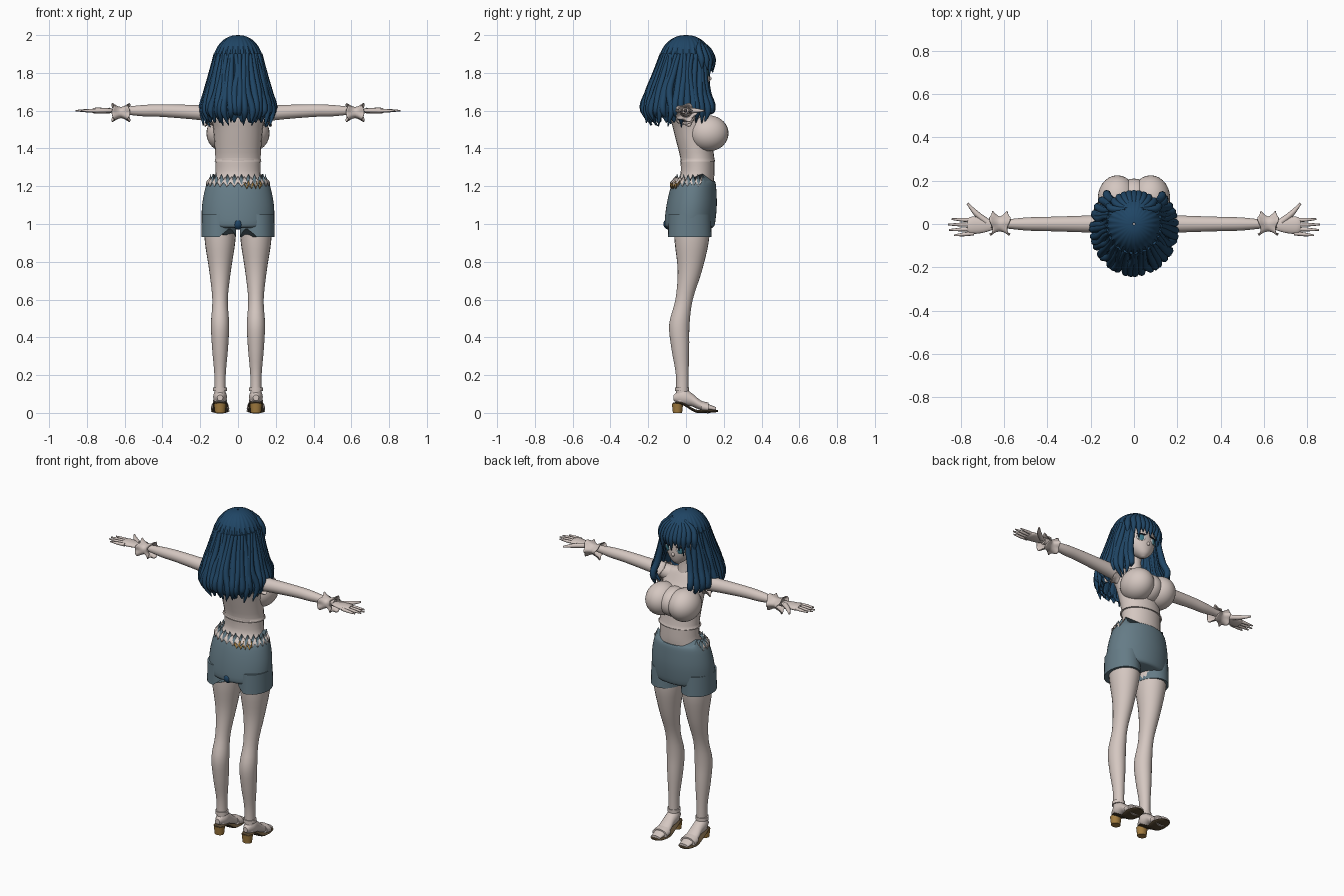
import bpy, bmesh, random
from math import sin, cos, pi, sqrt
from mathutils import Matrix, Vector

if "Cube" in bpy.data.objects:
    bpy.data.objects.remove(bpy.data.objects["Cube"], do_unlink=True)
random.seed(4)


def material(name, red, green, blue):
    mat = bpy.data.materials.new(name)
    mat.use_nodes = True
    mat.diffuse_color = (red, green, blue, 1)
    shader = mat.node_tree.nodes["Principled BSDF"]
    shader.inputs["Base Color"].default_value = mat.diffuse_color
    shader.inputs["Roughness"].default_value = .8
    return mat


SKIN = material("pale skin", .66, .57, .53)
DENIM = material("grey blue cloth", .13, .2, .24)
HAIR = material("navy hair", .014, .06, .13)
GOLD = material("gold", .36, .2, .05)
SOLE = material("brown sole", .09, .06, .03)
WHITE = material("eye white", .7, .7, .7)
IRIS = material("teal iris", .05, .2, .26)
DARK = material("dark lash", .01, .01, .02)


def add_object(name, data, mat, mirror):
    """Link an object, colour it and optionally mirror it across the middle."""
    ob = bpy.data.objects.new(name, data)
    bpy.context.collection.objects.link(ob)
    data.materials.append(mat)
    if mirror:
        ob.modifiers.new("mirror", "MIRROR")
    return ob


def finish(bm, name, mat, mirror=False, thick=0):
    bmesh.ops.recalc_face_normals(bm, faces=bm.faces)
    mesh = bpy.data.meshes.new(name)
    bm.to_mesh(mesh)
    bm.free()
    ob = add_object(name, mesh, mat, mirror)
    if thick:
        ob.modifiers.new("thickness", "SOLIDIFY").thickness = thick
    bpy.ops.object.select_all(action="DESELECT")
    ob.select_set(True)
    bpy.context.view_layer.objects.active = ob
    bpy.ops.object.shade_smooth_by_angle(angle=pi / 4)


def smooth_rings(rings, ratio, steps):
    """Catmull-Rom interpolation; a missing second radius follows the ratio."""
    rows = [Vector(ring if len(ring) > 3 else (*ring, ring[-1] * ratio)) for ring in rings]
    padded = [rows[0], *rows, rows[-1]]
    result = []
    for before, start, end, after in zip(padded, padded[1:], padded[2:], padded[3:]):
        for step in range(steps):
            t = step / steps
            slope_in, slope_out = (end - before) / 2, (after - start) / 2
            curve = (start - end) * 2 + slope_in + slope_out
            bend = (end - start) * 3 - slope_in * 2 - slope_out
            result.append(start + slope_in * t + bend * t * t + curve * t ** 3)
    return result + [rows[-1]]


PLACE = {"x": lambda along, side, depth: (along, side, depth),
         "y": lambda along, side, depth: (side, along, depth),
         "z": lambda along, side, depth: (side, depth, along)}


def loft(name, mat, rings, axis="z", at=0, ratio=1, segs=24, steps=4, span=None, wave=None, caps=True, **options):
    """Rings hold (position, centre, radius[, second radius]); span opens the front."""
    bm = bmesh.new()
    rows = smooth_rings(rings, ratio, steps)
    columns = segs + 1 if span else segs
    first, last = span or (0, 2 * pi)
    grid = []
    for row, (along, centre, wide, deep) in enumerate(rows):
        line = []
        for column in range(columns):
            angle = first + (last - first) * column / segs
            scale, shift = wave(angle, row / (len(rows) - 1), column) if wave else (1, 0)
            side = at + wide * scale * sin(angle)
            depth = centre - deep * scale * cos(angle)
            line.append(bm.verts.new(PLACE[axis](along + shift, side, depth)))
        grid.append(line)
    for low, high in zip(grid, grid[1:]):
        for column in range(segs):
            following = (column + 1) % columns
            bm.faces.new((low[column], low[following], high[following], high[column]))
    if caps and not span:
        bm.faces.new(grid[0])
        bm.faces.new(grid[-1])
    finish(bm, name, mat, **options)


def ball(name, mat, loc, size, turn=0, **options):
    bm = bmesh.new()
    matrix = Matrix.Translation(loc) @ Matrix.Rotation(turn, 4, "Z") @ Matrix.Diagonal((*size, 1))
    bmesh.ops.create_uvsphere(bm, u_segments=28, v_segments=18, radius=1, matrix=matrix)
    finish(bm, name, mat, **options)


def strands(name, mat, paths, width, taper, mirror=False):
    """Tapered tubes along smooth paths."""
    curve = bpy.data.curves.new(name, "CURVE")
    curve.dimensions, curve.bevel_depth, curve.bevel_resolution = "3D", width, 2
    curve.resolution_u, curve.use_fill_caps = 6, True
    for path in paths:
        spline = curve.splines.new("BEZIER")
        spline.bezier_points.add(len(path) - 1)
        for point, position, radius in zip(spline.bezier_points, path, taper):
            point.co, point.radius = position, radius
            point.handle_left_type = point.handle_right_type = "AUTO"
    add_object(name, curve, mat, mirror)


# Torso, neck and head
loft("waist", SKIN, [(1.1, .04, .14), (1.2, .04, .14), (1.26, .06, .12), (1.35, .06, .12)], ratio=.75)
loft("cropped_top", SKIN, [(1.33, .06, .13), (1.35, .06, .12), (1.5, .03, .13), (1.57, 0, .14, .08),
                           (1.62, 0, .11, .05), (1.64, 0, .05)], ratio=.75)
ball("bust", SKIN, (.077, .12, 1.48), (.09, .105, .095), mirror=True)
ball("bust_bridge", SKIN, (0, .115, 1.48), (.08, .095, .085))
loft("neck", SKIN, [(1.6, 0, .05), (1.7, 0, .04), (1.8, .02, .04)])
loft("head", SKIN, [(1.7, .08, .01), (1.72, .07, .04), (1.76, .04, .08), (1.8, .02, .1),
                    (1.87, 0, .11), (1.96, 0, .05)], ratio=1.05)
ball("nose", SKIN, (0, .12, 1.77), (.01, .015, .012))
ball("mouth", DARK, (0, .108, 1.74), (.014, .004, .002))
for part, mat, height, forward, size in (("eye_white", WHITE, 1.8, .113, (.026, .006, .02)),
                                         ("iris", IRIS, 1.8, .117, (.015, .005, .02)),
                                         ("eyelash", DARK, 1.82, .115, (.028, .007, .005))):
    ball(part, mat, (.043, forward, height), size, turn=-.4, mirror=True)

# Arms, hands and ruffled cuffs
ARM_Z = 1.6
loft("arm", SKIN, [(.08, 1.58, .05), (.2, 1.59, .04), (.4, ARM_Z, .033), (.5, ARM_Z, .03),
                   (.6, ARM_Z, .02), (.66, ARM_Z, .02)], axis="x", mirror=True)
loft("palm", SKIN, [(.65, ARM_Z, .02), (.7, ARM_Z, .035), (.75, ARM_Z, .04), (.77, ARM_Z, .03)],
     axis="x", at=-.006, ratio=.4, mirror=True)
fingers = []
for finger in range(4):
    spread = 1.1 - finger
    length = .12 - .01 * (finger - 1.3) ** 2
    fingers.append([(.74 + length * t, .02 * spread * (1 + t / 4) - .005, ARM_Z) for t in (0, .5, 1)])
strands("fingers", SKIN, fingers, .01, (1, .9, .4), mirror=True)
strands("thumb", SKIN, [[(.68, .01, ARM_Z), (.73, .05, ARM_Z), (.77, .095, ARM_Z)]], .013, (1.2, 1, .4), mirror=True)


def ruffle(angle, along, column):
    flare = 2 * along - 1
    return 1 + .14 * sin(5 * angle) * abs(flare), .008 * sin(3 * angle) * flare


loft("cuff", SKIN, [(.58, 1.59, .055), (.62, 1.59, .035), (.66, 1.59, .055)], axis="x", ratio=.85,
     segs=30, caps=False, wave=ruffle, thick=.005, mirror=True)
loft("armhole_frill", SKIN, [(.13, 1.58, .055), (.15, 1.58, .05), (.17, 1.58, .055)], axis="x", ratio=1.1,
     segs=30, caps=False, wave=ruffle, thick=.004, mirror=True)

# Legs and open-toed shoes
STANCE = .095
loft("leg", SKIN, [(.06, -.02, .03), (.2, -.02, .03), (.34, -.03, .042), (.47, -.035, .048), (.6, -.01, .041),
                   (.75, .02, .057), (.9, .03, .08), (1, .03, .085)], at=STANCE, ratio=1.12, mirror=True)
loft("foot", SKIN, [(-.065, .08, .015), (-.02, .085, .035, .045), (.03, .07, .035), (.08, .04, .04, .025),
                    (.16, .02, .03, .01)], axis="y", at=STANCE, mirror=True)
loft("sole", SOLE, [(-.07, .05, .02), (-.02, .05, .04), (.05, .01, .04), (.1, .01, .05), (.15, .01, .04),
                    (.17, .01, .02)], axis="y", at=STANCE, ratio=.2, mirror=True)
loft("heel", GOLD, [(0, -.045, .027), (.05, -.045, .033)], at=STANCE, ratio=.9, steps=1, mirror=True)
loft("toe_strap", SKIN, [(.08, .035, .047), (.12, .025, .049)], axis="y", at=STANCE, ratio=.6, steps=1, mirror=True)
loft("ankle_strap", SKIN, [(.115, -.02, .037), (.135, -.02, .037)], at=STANCE, steps=1, mirror=True)


# Torn shorts: hips with a jagged rear waistband, and two legs with a notched hem
def jagged_waist(angle, along, column):
    tooth = .025 if column % 2 and cos(angle) > -.4 else -.012
    return 1, tooth * max(0, along - .8) * 5


def zigzag(angle, along, column):
    return 1, .012 * (-1) ** column - .01 * along


def notched_hem(angle, along, column):
    return 1, (1 - along) * max(0, .05 - .07 * abs(angle - 5.6))


loft("shorts_hips", DENIM, [(.98, .02, .17), (1, .02, .19), (1.1, .03, .19), (1.2, .04, .17), (1.24, .05, .145)],
     ratio=.7, segs=48, wave=jagged_waist)
loft("shorts_leg", DENIM, [(.93, .02, .092), (1.05, .02, .09)], at=.102, ratio=1.25, segs=32,
     wave=notched_hem, mirror=True)
loft("waist_scraps", SKIN, [(1.21, .04, .17), (1.25, .05, .145)], ratio=.73, segs=32, steps=1,
     span=(-1.9, 1.9), wave=zigzag, thick=.003)
loft("gold_badge", GOLD, [(1.2, .04, .175), (1.23, .05, .16)], ratio=.73, segs=8, steps=1,
     span=(.2, .8), wave=zigzag, thick=.004)
ball("seat_hole", HAIR, (0, -.09, 1), (.026, .03, .03))


# Hair: domed crown, grooved rear shell, hanging locks and fringe
def groove(angle, along, column):
    ridge = cos(26 * angle)
    return 1 + .02 * ridge * min(1, 3 * along), .015 * ridge * along ** 5


HAIR_DEPTH = 1.08
dome = [(1.86 + .14 * cos(i * pi / 12), 0, .005 + .123 * sin(i * pi / 12)) for i in range(7)]
shell = [(1.9, 0, .12), (1.8, -.01, .14), (1.7, -.02, .165), (1.6, -.02, .19), (1.55, -.02, .17)]
loft("hair_crown", HAIR, dome, ratio=HAIR_DEPTH, segs=104, caps=False, wave=groove, thick=.008)
loft("hair_back", HAIR, shell, ratio=HAIR_DEPTH, segs=104, span=(-1.75, 1.75), wave=groove, thick=.012)
locks = []
LOCKS = 34
for i in range(LOCKS):
    angle = 2.4 * (2 * i / (LOCKS - 1) - 1)
    path = []
    for height, centre, radius in shell:
        turn = angle + random.uniform(-.06, .06)
        path.append((radius * sin(turn), centre - radius * HAIR_DEPTH * cos(turn), height))
    x, y, z = path[-1]
    flare = random.uniform(.85, 1.1)
    path[-1] = (x * flare, y * flare, z + random.uniform(-.04, .02) + .02 * (abs(angle) > 1.75))
    locks.append(path)
strands("hanging_locks", HAIR, locks, .02, (.5, .8, 1, .9, .15))
fringe = []
for i in range(-5, 6):
    x = .023 * i
    depth = sqrt(.02 - x * x)
    tip = 1.8 - .3 * abs(x) + .02 * (i % 3)
    fringe.append([(x / 3, .07, 1.97), (x * .85, depth * .84, 1.92), (x, depth, 1.87), (x, depth, tip)])
strands("fringe", HAIR, fringe, .017, (.5, 1, 1, .1))
